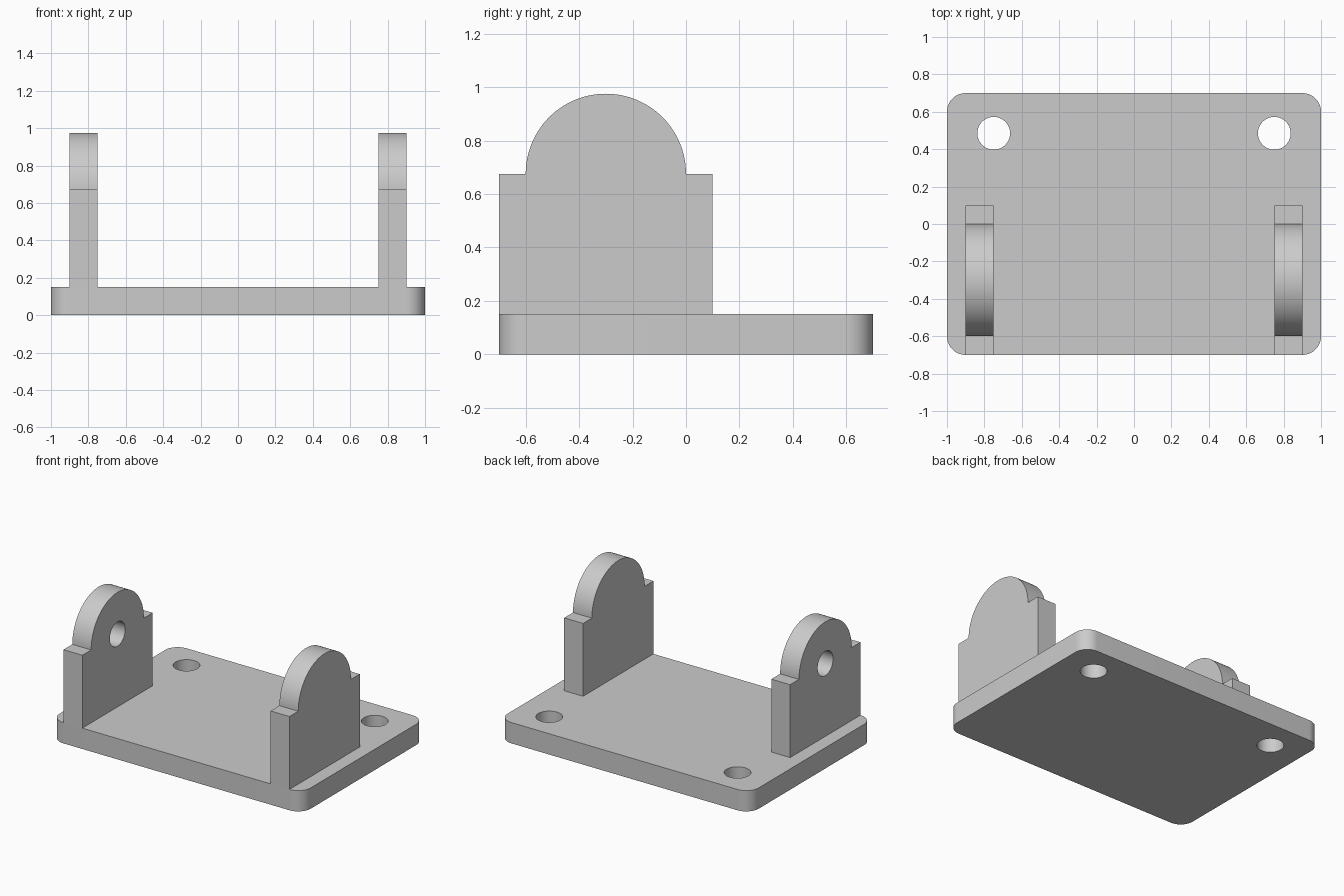
import bpy
import bmesh
from math import cos, sin, pi, radians
from mathutils import Matrix, Vector

if "Cube" in bpy.data.objects:
    bpy.data.objects.remove(bpy.data.objects["Cube"])

LENGTH, DEPTH, THICK, CORNER = 2.0, 1.4, 0.15, 0.1
LUG_IN, LUG_OUT = 0.75, 0.9
LUG_FRONT, LUG_BACK = -0.7, 0.1
PIVOT_Y, PIVOT_Z, LUG_RADIUS = -0.3, 0.675, 0.3
HOLE_RADIUS = 0.0875
BOLT_X, BOLT_Y = 0.75, 0.485

grey = bpy.data.materials.new("plain grey")
grey.use_nodes = True
colour = (0.6, 0.6, 0.6, 1)
grey.diffuse_color = colour
grey.node_tree.nodes["Principled BSDF"].inputs["Base Color"].default_value = colour


def arc(cx, cy, radius, start, end, steps):
    """Points along a circular arc, angles in degrees."""
    angles = [radians(start + (end - start) * i / steps) for i in range(steps + 1)]
    return [(cx + radius * cos(a), cy + radius * sin(a)) for a in angles]


def prism(name, outline, height, matrix=Matrix()):
    """Extrude a flat outline along its local z, then place it."""
    bm = bmesh.new()
    face = bm.faces.new([bm.verts.new((x, y, 0)) for x, y in outline])
    top = bmesh.ops.extrude_face_region(bm, geom=[face])["geom"]
    moved = [v for v in top if isinstance(v, bmesh.types.BMVert)]
    bmesh.ops.translate(bm, verts=moved, vec=(0, 0, height))
    bm.transform(matrix)
    bmesh.ops.recalc_face_normals(bm, faces=bm.faces)
    mesh = bpy.data.meshes.new(name)
    bm.to_mesh(mesh)
    bm.free()
    mesh.materials.append(grey)
    obj = bpy.data.objects.new(name, mesh)
    bpy.context.collection.objects.link(obj)
    return obj


def select_only(obj):
    bpy.ops.object.select_all(action="DESELECT")
    obj.select_set(True)
    bpy.context.view_layer.objects.active = obj


def drill(obj, cx, cy, depth, matrix=Matrix()):
    """Cut a round through hole along the local z of the matrix."""
    circle = arc(cx, cy, HOLE_RADIUS, 0, 360, 64)[:-1]
    cutter = prism("hole_cutter", circle, depth + 0.2,
                   matrix @ Matrix.Translation((0, 0, -0.1)))
    cutter.hide_render = True
    mod = obj.modifiers.new("hole", "BOOLEAN")
    mod.operation = "DIFFERENCE"
    mod.solver = "EXACT"
    mod.object = cutter
    select_only(obj)
    bpy.ops.object.modifier_apply(modifier=mod.name)
    bpy.data.objects.remove(cutter)


def finish(obj):
    select_only(obj)
    bpy.ops.object.shade_smooth_by_angle(angle=radians(30))


# Base plate with rounded corners and two bolt holes near the back
ix, iy = LENGTH / 2 - CORNER, DEPTH / 2 - CORNER
outline = []
for i, (sx, sy) in enumerate([(1, 1), (-1, 1), (-1, -1), (1, -1)]):
    outline += arc(sx * ix, sy * iy, CORNER, i * 90, i * 90 + 90, 16)
plate = prism("base_plate", outline, THICK)
for side in (-1, 1):
    drill(plate, side * BOLT_X, BOLT_Y, THICK)
finish(plate)

# Upright lugs: shouldered plates with a round top and a pivot hole
profile = [(LUG_FRONT, THICK), (LUG_BACK, THICK), (LUG_BACK, PIVOT_Z)]
profile += arc(PIVOT_Y, PIVOT_Z, LUG_RADIUS, 0, 180, 64)
profile += [(LUG_FRONT, PIVOT_Z)]
for name, start in (("left_lug", LUG_IN), ("right_lug", -LUG_OUT)):
    # Local x, y, z become world y, z, x
    place = Matrix(((0, 0, 1, start), (1, 0, 0, 0), (0, 1, 0, 0), (0, 0, 0, 1)))
    lug = prism(name, profile, LUG_OUT - LUG_IN, place)
    drill(lug, PIVOT_Y, PIVOT_Z, LUG_OUT - LUG_IN, place)
    finish(lug)
